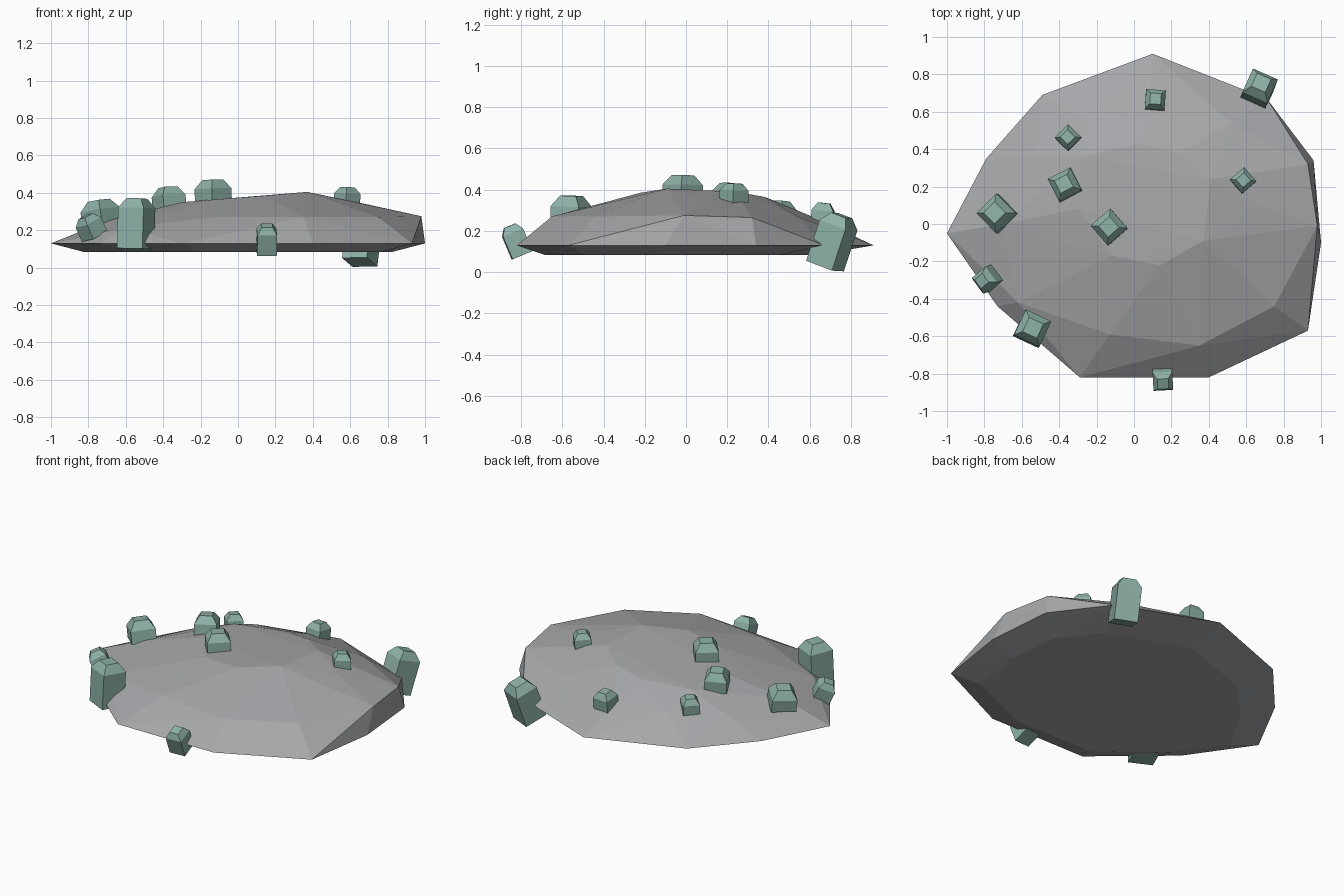
import bpy, bmesh, math
from mathutils import Vector, Matrix

if "Cube" in bpy.data.objects:
    bpy.data.objects.remove(bpy.data.objects["Cube"])


def material(name, rgb):
    m = bpy.data.materials.new(name)
    m.diffuse_color = (*rgb, 1)
    m.use_nodes = True
    m.node_tree.nodes["Principled BSDF"].inputs["Base Color"].default_value = m.diffuse_color
    return m


STONE = material("grey stone", (0.38, 0.385, 0.40))
CRYSTAL = material("pale green mineral", (0.27, 0.44, 0.39))


def finish(bm, name, mat):
    bmesh.ops.recalc_face_normals(bm, faces=bm.faces)
    me = bpy.data.meshes.new(name)
    bm.to_mesh(me)
    bm.free()
    me.materials.append(mat)
    ob = bpy.data.objects.new(name, me)
    bpy.context.collection.objects.link(ob)
    return ob


# Domed boulder: faceted hull over a sharp rim, a shoulder ring and a crown
rim = [(-1, -.05), (-.79, .35), (-.49, .69), (.10, .91), (.71, .67), (.96, .34),
       (1, -.10), (.93, -.57), (.40, -.82), (-.29, -.82), (-.73, -.44)]
shoulder = [(.98, -.01, .275), (.93, .32, .265), (.75, -.44, .27), (.35, -.65, .27),
            (-.13, -.59, .27), (-.62, -.42, .21), (-.70, .0, .25), (-.52, .36, .25),
            (.08, .61, .27), (.52, .54, .27), (-.26, .56, .26), (.66, .10, .345)]
crown = [(-.28, .36, .335), (.03, .43, .345), (.24, .38, .365), (.41, .24, .39),
         (.37, -.09, .405), (.14, -.22, .385), (-.12, -.17, .365), (-.30, .08, .35)]

bm = bmesh.new()
points = [(x, y, .13) for x, y in rim]
points += [(x * .82, y * .76 - .06, .083) for x, y in rim]
for p in points + shoulder + crown:
    bm.verts.new(p)
hull = bmesh.ops.convex_hull(bm, input=bm.verts[:])
loose = [v for v in bm.verts if not v.link_faces]
bmesh.ops.delete(bm, geom=loose, context='VERTS')
finish(bm, "boulder", STONE)


# Mineral nub: square block with a chamfered, narrower cap
def nub(i, top, axis, yaw, w, length):
    bm = bmesh.new()
    cap = w * .34
    rings = []
    for half, z in ((w / 2, -length), (w / 2, -cap), (w * .28, 0)):
        rings.append([bm.verts.new((sx * half, sy * half, z))
                      for sx, sy in ((-1, -1), (1, -1), (1, 1), (-1, 1))])
    bm.faces.new(rings[0])
    bm.faces.new(rings[-1])
    for a, b in zip(rings, rings[1:]):
        for k in range(4):
            n = (k + 1) % 4
            bm.faces.new((a[k], a[n], b[n], b[k]))
    tilt = Vector((0, 0, 1)).rotation_difference(Vector(axis)).to_matrix().to_4x4()
    bm.transform(Matrix.Translation(top) @ tilt @ Matrix.Rotation(math.radians(yaw), 4, 'Z'))
    finish(bm, f"mineral_nub_{i}", CRYSTAL)


# Top centre, leaning direction, turn, width, length
nubs = [((.115, .67, .335), (.02, .12, 1), -4, .105, .12),
        ((.68, .755, .275), (.12, .33, 1), -24, .145, .26),
        ((-.355, .465, .345), (-.05, .08, 1), 45, .10, .10),
        ((-.375, .215, .43), (-.08, .08, 1), 27, .135, .12),
        ((-.135, -.015, .47), (-.03, .02, 1), 41, .14, .13),
        ((.585, .235, .43), (.03, .04, 1), 41, .10, .11),
        ((-.745, .06, .36), (-.15, .05, 1), 45, .15, .13),
        ((-.815, -.305, .275), (-.45, -.15, 1), 38, .105, .12),
        ((-.54, -.555, .37), (.03, .03, 1), -25, .15, .27),
        ((.155, -.855, .225), (.02, -.42, 1), 3, .105, .155)]
for i, args in enumerate(nubs):
    nub(i + 1, *args)
